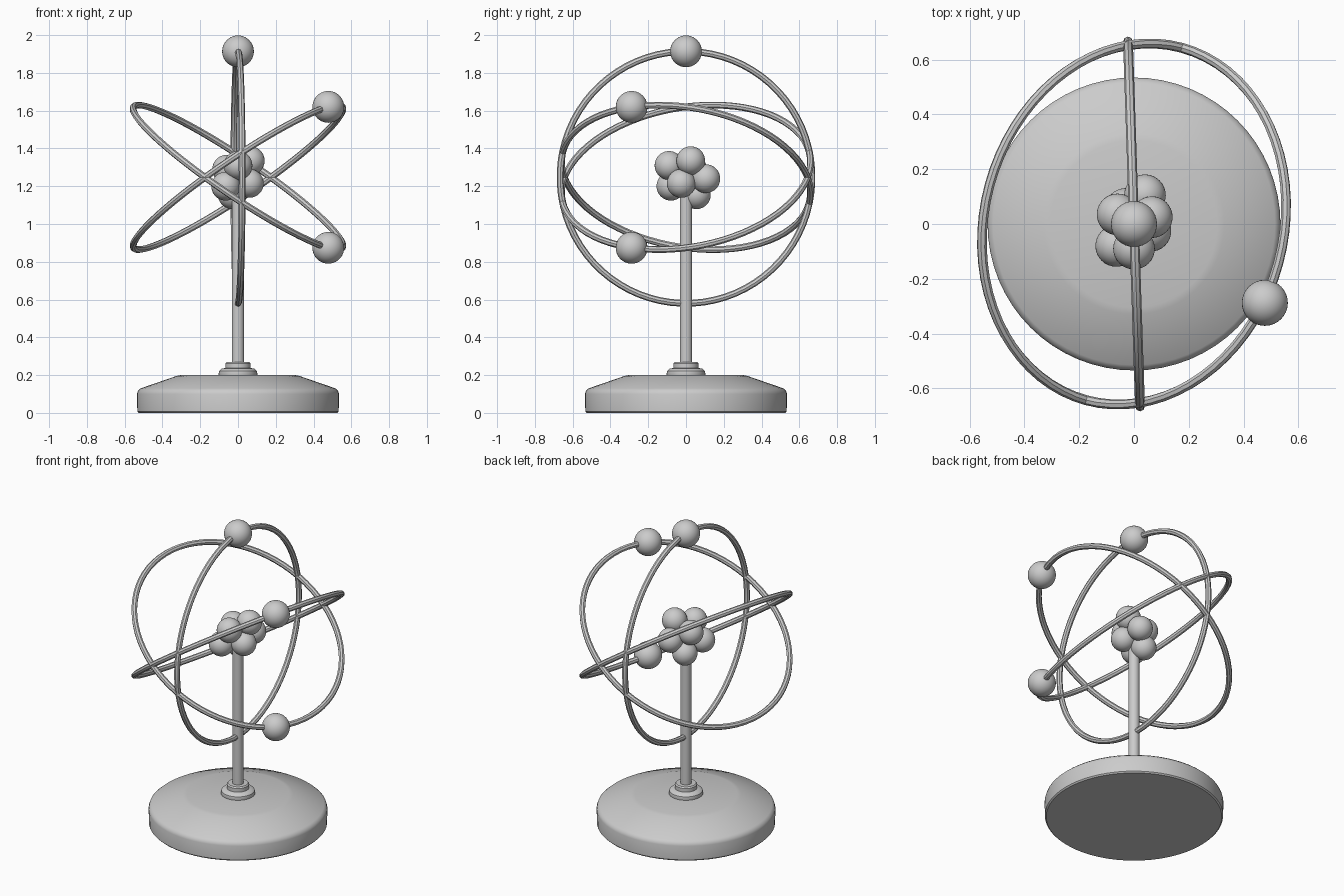
import bpy, math
from mathutils import Vector

if "Cube" in bpy.data.objects:
    bpy.data.objects.remove(bpy.data.objects["Cube"])

grey = bpy.data.materials.new("plain grey")
grey.diffuse_color = (0.6, 0.6, 0.6, 1)
grey.use_nodes = True
grey.node_tree.nodes["Principled BSDF"].inputs["Base Color"].default_value = grey.diffuse_color

CENTRE = Vector((0, 0, 1.247))
RING_R = 0.667


def finish(name, angle=None):
    ob = bpy.context.object
    ob.name = name
    ob.data.materials.append(grey)
    if angle:
        bpy.ops.object.shade_smooth_by_angle(angle=math.radians(angle))
    return ob


def ball(name, loc, r):
    bpy.ops.mesh.primitive_uv_sphere_add(segments=32, ring_count=20, radius=r, location=loc)
    finish(name, 40)


def lathe(name, profile, n=64):
    # closed solid turned around z; profile runs from bottom to top
    verts, faces = [], []
    for r, z in profile:
        for i in range(n):
            a = 2 * math.pi * i / n
            verts.append((r * math.cos(a), r * math.sin(a), z))
    for k in range(len(profile) - 1):
        for i in range(n):
            j = (i + 1) % n
            faces.append((k * n + i, k * n + j, (k + 1) * n + j, (k + 1) * n + i))
    faces.append(tuple(reversed(range(n))))
    faces.append(tuple(range((len(profile) - 1) * n, len(profile) * n)))
    me = bpy.data.meshes.new(name)
    me.from_pydata(verts, [], faces)
    ob = bpy.data.objects.new(name, me)
    bpy.context.collection.objects.link(ob)
    bpy.ops.object.select_all(action='DESELECT')
    ob.select_set(True)
    bpy.context.view_layer.objects.active = ob
    finish(name, 35)


# stand
lathe("base", [(0.525, 0), (0.533, 0.008), (0.535, 0.1), (0.53, 0.117),
               (0.515, 0.13), (0.33, 0.194), (0.305, 0.2)])
lathe("collar", [(0.1, 0.195), (0.103, 0.205), (0.1, 0.222), (0.087, 0.234), (0.067, 0.238),
                 (0.067, 0.262), (0.06, 0.27)], 40)
lathe("pole", [(0.033, 0.2), (0.033, 1.22)], 32)

# nucleus
for i, p in enumerate([(0.065, 0.025, 1.335), (0.06, -0.025, 1.215), (0.04, 0.105, 1.24),
                       (0, -0.09, 1.31), (-0.06, 0.035, 1.29), (-0.065, -0.08, 1.2),
                       (-0.03, 0.055, 1.155)]):
    ball(f"nucleus_ball_{i + 1}", p, 0.076)

# orbits: ring normal and electron offset from the centre
for i, (normal, electron) in enumerate([((1, 0.033, 0), (0, 0, 0.667)),
                                        ((-0.554, 0.15, 0.82), (0.478, -0.288, 0.373)),
                                        ((-0.554, 0.15, -0.82), (0.478, -0.288, -0.373))]):
    rot = Vector((0, 0, 1)).rotation_difference(Vector(normal).normalized()).to_euler()
    bpy.ops.mesh.primitive_torus_add(major_radius=RING_R, minor_radius=0.018, major_segments=72,
                                     minor_segments=8, location=CENTRE, rotation=rot)
    finish(f"orbit_ring_{i + 1}", 30)
    ball(f"electron_{i + 1}", CENTRE + Vector(electron), 0.084)
